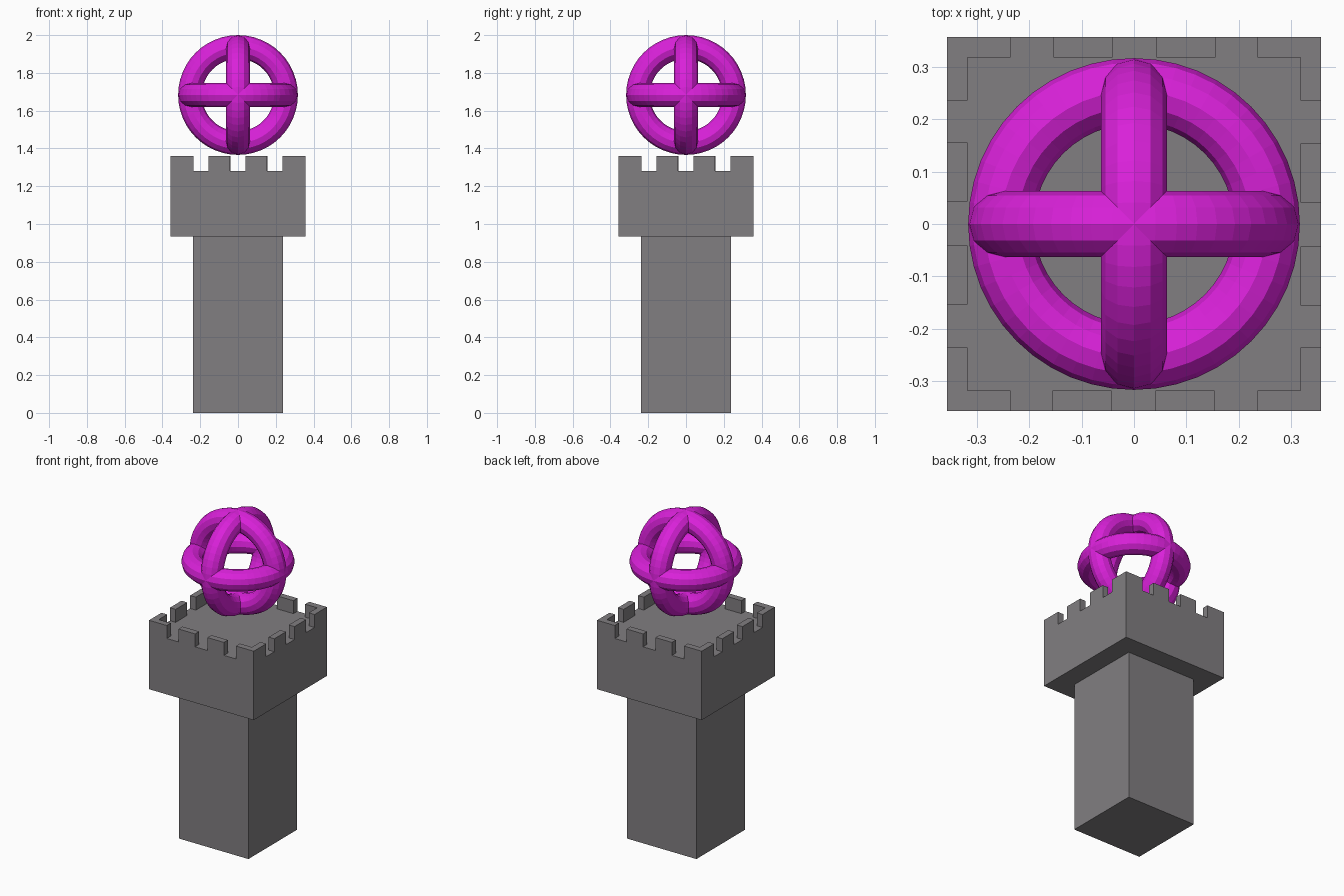
import bpy, bmesh
from math import pi
from mathutils import Matrix

if "Cube" in bpy.data.objects:
    bpy.data.objects.remove(bpy.data.objects["Cube"])

SHAFT, HEAD, WALL = 0.237, 0.357, 0.039      # half widths, parapet thickness
Z_HEAD, Z_FLOOR, Z_TOP = 0.935, 1.28, 1.36
RING_Z, MAJOR, MINOR = 1.683, 0.254, 0.063


def material(name, color):
    m = bpy.data.materials.new(name)
    m.diffuse_color = (*color, 1)
    m.use_nodes = True
    m.node_tree.nodes["Principled BSDF"].inputs["Base Color"].default_value = m.diffuse_color
    return m


stone = material("stone", (0.22, 0.21, 0.22))
magenta = material("magenta", (0.70, 0.015, 0.70))


def prism(bm, outline, z0, z1):
    """Extrude a flat outline from z0 up to z1."""
    base = bm.faces.new([bm.verts.new((x, y, z0)) for x, y in outline])
    top = bmesh.ops.extrude_face_region(bm, geom=[base], use_keep_orig=True)["geom"]
    verts = [v for v in top if isinstance(v, bmesh.types.BMVert)]
    bmesh.ops.translate(bm, verts=verts, vec=(0, 0, z1 - z0))


def finish(name, bm, mat):
    bmesh.ops.recalc_face_normals(bm, faces=bm.faces)
    me = bpy.data.meshes.new(name)
    bm.to_mesh(me)
    bm.free()
    me.materials.append(mat)
    ob = bpy.data.objects.new(name, me)
    bpy.context.collection.objects.link(ob)
    return ob


def square(h):
    return [(-h, -h), (h, -h), (h, h), (-h, h)]


# Tower shaft and wider head
for name, half, z0, z1 in (("tower_shaft", SHAFT, 0, Z_HEAD),
                           ("tower_head", HEAD, Z_HEAD, Z_FLOOR)):
    bm = bmesh.new()
    prism(bm, square(half), z0, z1)
    finish(name, bm, stone)

# Battlements: one L-shaped corner and two merlons per side, turned four times
bm = bmesh.new()
inner, corner = HEAD - WALL, 0.236
for k in range(4):
    old = set(bm.verts)
    prism(bm, [(HEAD, HEAD), (corner, HEAD), (corner, inner),
               (inner, inner), (inner, corner), (HEAD, corner)], Z_FLOOR, Z_TOP)
    for a, b in ((-0.156, -0.043), (0.041, 0.154)):
        prism(bm, [(a, -HEAD), (b, -HEAD), (b, -inner), (a, -inner)], Z_FLOOR, Z_TOP)
    new = [v for v in bm.verts if v not in old]
    bmesh.ops.rotate(bm, verts=new, cent=(0, 0, 0),
                     matrix=Matrix.Rotation(k * pi / 2, 3, 'Z'))
finish("battlements", bm, stone)

# Three interlocking flat-shaded rings, one per axis
for name, rot in (("ring_level", (0, 0, 0)),
                  ("ring_front", (pi / 2, 0, 0)),
                  ("ring_side", (0, pi / 2, 0))):
    bpy.ops.mesh.primitive_torus_add(location=(0, 0, RING_Z), rotation=rot,
                                     major_radius=MAJOR, minor_radius=MINOR,
                                     major_segments=48, minor_segments=12)
    ring = bpy.context.object
    ring.name = name
    ring.data.materials.append(magenta)
    ring.data.shade_flat()
